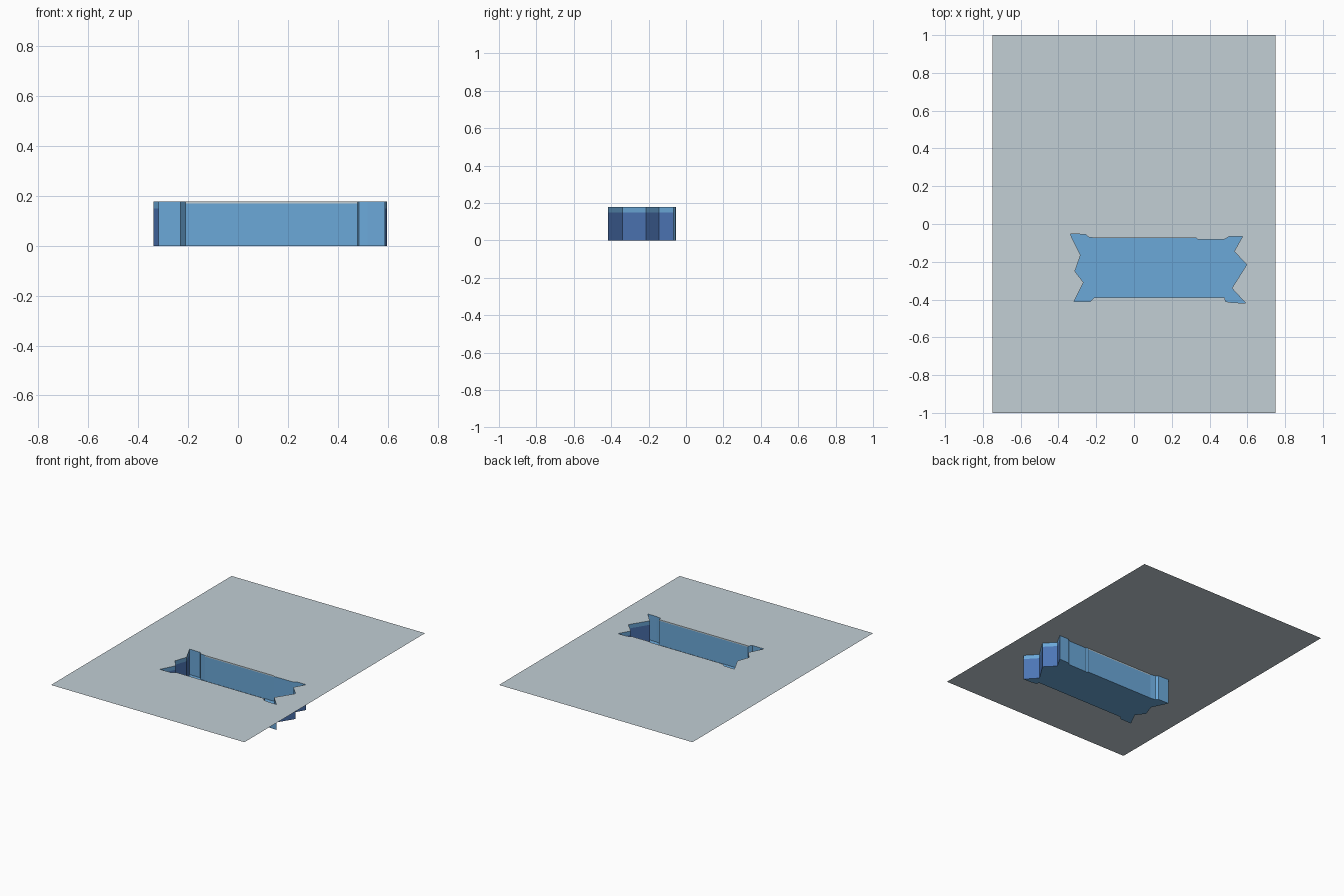
import bpy, bmesh
from mathutils import Vector

if "Cube" in bpy.data.objects:
    bpy.data.objects.remove(bpy.data.objects["Cube"])

TOP, BAND, LIP = 0.178, 0.15, 0.17   # sheet height, end wall colour change, thin lip


def srgb(c):
    return c / 12.92 if c <= 0.04045 else ((c + 0.055) / 1.055) ** 2.4


def material(name, r, g, b):
    m = bpy.data.materials.new(name)
    m.diffuse_color = (srgb(r), srgb(g), srgb(b), 1)
    m.use_nodes = True
    m.node_tree.nodes["Principled BSDF"].inputs["Base Color"].default_value = m.diffuse_color
    return m


grey = material("pale grey", 0.76, 0.81, 0.835)
blue = material("light blue", 0.42, 0.66, 0.85)
deep = material("deep blue", 0.30, 0.46, 0.71)

# Wrapper-shaped outline, clockwise from the back left corner
outline = [(-0.338, -0.053), (-0.255, -0.055), (-0.24, -0.07), (-0.205, -0.075),
           (0.33, -0.075), (0.337, -0.082), (0.48, -0.081), (0.505, -0.066),
           (0.575, -0.066), (0.53, -0.145), (0.597, -0.215), (0.518, -0.34),
           (0.59, -0.418), (0.52, -0.416), (0.485, -0.41), (0.48, -0.389),
           (-0.21, -0.389), (-0.23, -0.41), (-0.318, -0.41), (-0.267, -0.31),
           (-0.313, -0.25), (-0.283, -0.165)]
N = len(outline)


def finish(bm, name, mats):
    me = bpy.data.meshes.new(name)
    bm.to_mesh(me)
    bm.free()
    ob = bpy.data.objects.new(name, me)
    for m in mats:
        me.materials.append(m)
    bpy.context.collection.objects.link(ob)
    return ob


def flat_fill(name, loops, z, mat):
    """Fill closed loops at one height; inner loops become holes."""
    bm = bmesh.new()
    edges = []
    for loop in loops:
        vs = [bm.verts.new((x, y, z)) for x, y in loop]
        edges += [bm.edges.new((vs[i], vs[i - 1])) for i in range(len(vs))]
    bmesh.ops.triangle_fill(bm, edges=edges, use_beauty=True, use_dissolve=False,
                            normal=Vector((0, 0, 1)))
    for f in bm.faces:
        f.normal_update()
        if f.normal.z < 0:
            f.normal_flip()
    return finish(bm, name, [mat])


# Flat sheet with the cavity opening, and the cavity floor
sheet = [(-0.75, -1), (0.75, -1), (0.75, 1), (-0.75, 1)]
flat_fill("sheet", [sheet, outline], TOP, grey)
flat_fill("cavity_floor", [outline], 0, blue)

# Cavity walls in height bands: zigzag ends are deep blue below a light band,
# long sides carry a thin grey lip
bm = bmesh.new()
levels = [0, BAND, LIP, TOP]
rings = [[bm.verts.new((x, y, z)) for x, y in outline] for z in levels]
for k in range(len(levels) - 1):
    for i in range(N):
        j = (i + 1) % N
        f = bm.faces.new((rings[k][i], rings[k][j], rings[k + 1][j], rings[k + 1][i]))
        d = Vector(outline[j]) - Vector(outline[i])
        is_end = abs(d.y) > 0.05
        if is_end and k == 0:
            f.material_index = 1
        elif d.length > 0.5 and k == 2:
            f.material_index = 2
finish(bm, "cavity_walls", [blue, deep, grey])
